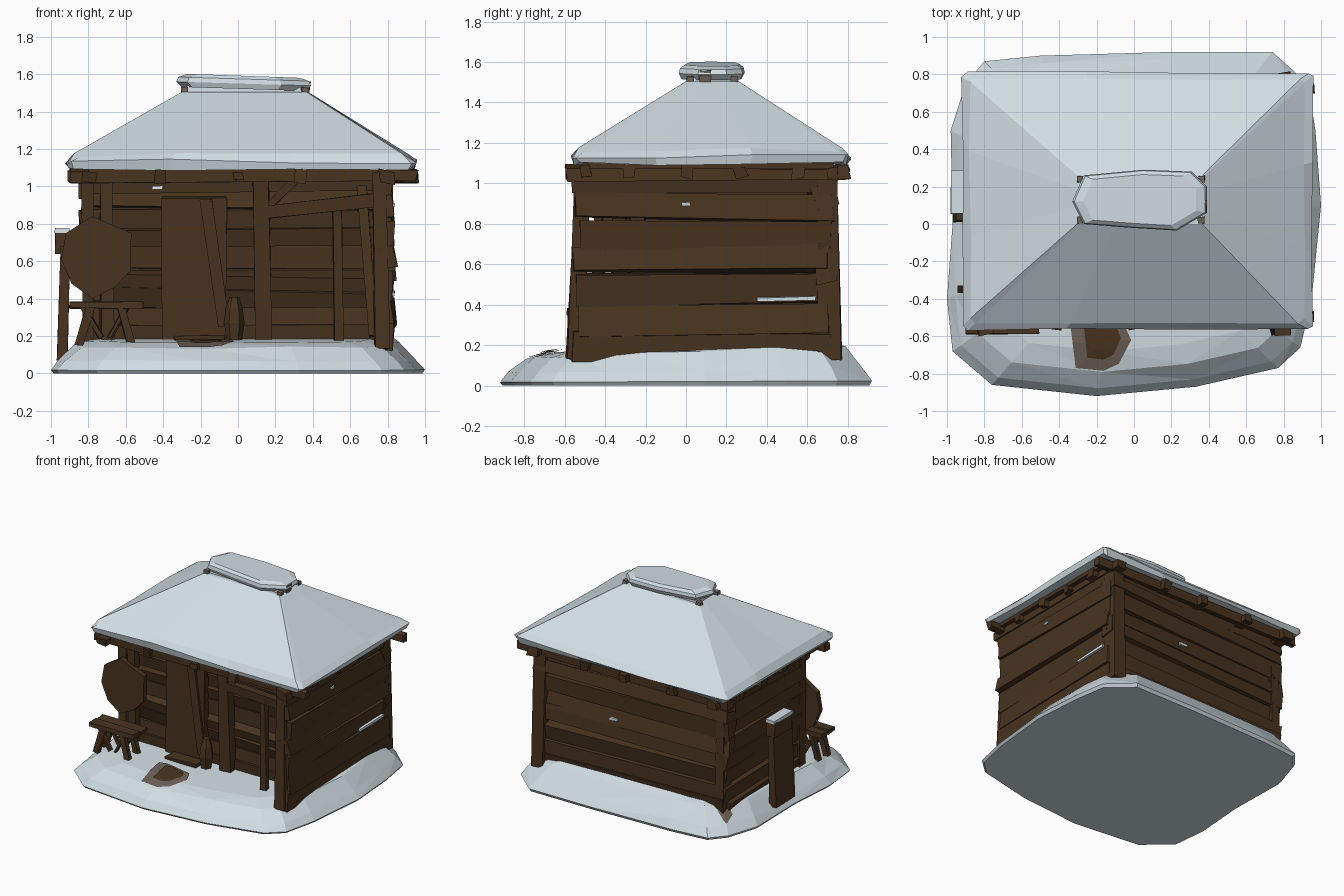
import bpy, bmesh, random
from mathutils import Vector, Matrix
from mathutils.bvhtree import BVHTree

random.seed(4)
cube = bpy.data.objects.get("Cube")
if cube:
    bpy.data.objects.remove(cube, do_unlink=True)


def material(name, rgb):
    m = bpy.data.materials.new(name)
    m.use_nodes = True
    m.diffuse_color = (*rgb, 1)
    m.node_tree.nodes["Principled BSDF"].inputs["Base Color"].default_value = (*rgb, 1)
    return m


SNOW = material("snow", (0.64, 0.73, 0.77))
WOOD = material("dark_wood", (0.066, 0.034, 0.014))
MUD = material("grey_mud", (0.158, 0.12, 0.1))


def finish(name, bm, mat):
    mesh = bpy.data.meshes.new(name)
    bm.to_mesh(mesh)
    bm.free()
    mesh.materials.append(mat)
    ob = bpy.data.objects.new(name, mesh)
    bpy.context.collection.objects.link(ob)


def rand(j):
    return random.uniform(-j, j)


def add_beam(bm, p, q, w, h, jit=0.0, taper=1.0, roll=0.0):
    """Rough hewn box from p to q; w across, h along the upward side."""
    p, q = Vector(p), Vector(q)
    d = (q - p).normalized()
    up = Vector((0, 1, 0)) if abs(d.z) > 0.8 else Vector((0, 0, 1))
    side = Matrix.Rotation(roll, 3, d) @ d.cross(up).normalized()
    top = side.cross(d)
    ends = []
    for c, s in ((p, 1.0), (q, taper)):
        ends.append([bm.verts.new(c + side * (a * w * s / 2 + rand(jit))
                                  + top * (b * h * s / 2 + rand(jit)) + d * rand(jit))
                     for a, b in ((-1, -1), (1, -1), (1, 1), (-1, 1))])
    a, b = ends
    bm.faces.new(a)
    bm.faces.new(b)
    for i in range(4):
        k = (i + 1) % 4
        bm.faces.new((a[i], a[k], b[k], b[i]))


def beams(name, rows, jit=0.0, mat=WOOD):
    bm = bmesh.new()
    for r in rows:
        add_beam(bm, *r[:4], jit, *r[4:])
    bmesh.ops.recalc_face_normals(bm, faces=bm.faces)
    finish(name, bm, mat)


def loft(rings):
    bm = bmesh.new()
    loops = [[bm.verts.new(v) for v in r] for r in rings]
    for a, b in zip(loops, loops[1:]):
        for i in range(len(a)):
            k = (i + 1) % len(a)
            bm.faces.new((a[i], a[k], b[k], b[i]))
    bm.faces.new(loops[0])
    bm.faces.new(loops[-1])
    bmesh.ops.recalc_face_normals(bm, faces=bm.faces)
    return bm


# Snow mound, lower towards the front
outline = [(-1, -.4), (-.97, -.68), (-.76, -.86), (-.2, -.92), (.33, -.87), (.77, -.77),
           (.89, -.66), (.95, -.4), (1, .1), (.97, .5), (.93, .75), (.74, .92), (.2, .92),
           (-.5, .9), (-.8, .87), (-.9, .75), (-.98, .5), (-.97, 0)]
mound_rings = []
for s, z, j in ((.985, 0, 0), (1, .02, 0), (.955, .075, .012), (.86, .17, .012), (.74, .2, 0)):
    mound_rings.append([(x * s, y * s, z * (1 + .2 * y) + rand(j)) for x, y in outline])
mound = loft(mound_rings)
bmesh.ops.triangulate(mound, faces=mound.faces)
ground = BVHTree.FromBMesh(mound)
finish("snow_mound", mound, SNOW)


# Trodden patches lying on the mound
def patch(name, cx, cy, rx, ry, lift, mat):
    shape = [(1, .1), (.75, .7), (.1, .85), (-.6, 1), (-1, .9), (-.9, 0), (-.8, -.9), (.1, -1),
             (.6, -.75)]
    bm = bmesh.new()

    def drop(x, y):
        hit = ground.ray_cast(Vector((x, y, 2)), Vector((0, 0, -1)))[0]
        return bm.verts.new((x, y, hit.z + lift))
    mid = drop(cx, cy)
    loops = [[drop(cx + a * rx * s, cy + b * ry * s) for a, b in shape]
             for s in (.25, .5, .75, 1)]
    for i in range(len(shape)):
        k = (i + 1) % len(shape)
        bm.faces.new((mid, loops[0][i], loops[0][k]))
        for a, b in zip(loops, loops[1:]):
            bm.faces.new((a[i], b[i], b[k], a[k]))
    finish(name, bm, mat)


patch("mud_patch", -.18, -.635, .165, .15, .007, MUD)
patch("bare_earth", -.17, -.62, .1, .105, .013, WOOD)
patch("corner_mud", -.81, .67, .05, .05, .008, MUD)

# Solid core behind the logs
beams("wall_core", [((-.745, .2, .6), (.75, .2, .6), .8, .96)])


# Log walls: each row is a rough log with its own length, height, tilt and roll
def log_wall(name, p, q, rows, over, thick, twist):
    p, q = Vector(p), Vector(q)
    d = (q - p).normalized()
    step = .96 / rows
    logs = []
    for i in range(rows):
        z = .13 + step * (i + .5)
        a = p - d * (over + rand(.03))
        b = q + d * (over + rand(.03))
        a.z, b.z = z + rand(.02), z + rand(.02)
        logs.append((a, b, thick + rand(.02), step * (1.02 + rand(.1)), 1, rand(twist)))
    beams(name, logs, .013)


log_wall("back_wall", (-.78, .63, 0), (.77, .69, 0), 8, .04, .09, .25)
log_wall("front_wall", (-.76, -.24, 0), (.76, -.24, 0), 9, .04, .09, .3)
log_wall("left_wall", (.79, -.5, 0), (.79, .68, 0), 7, .04, .07, .15)
log_wall("right_wall", (-.78, -.24, 0), (-.78, .62, 0), 8, .04, .08, .25)

# Slivers of snow caught between the logs
beams("snow_chinks", [((.826, .35, .425), (.826, .64, .43), .02, .018),
                      ((.828, -.02, .9), (.828, .02, .9), .02, .015),
                      ((-.46, -.29, .995), (-.4, -.29, .995), .02, .015),
                      ((.1, .71, .66), (.17, .71, .66), .03, .018)], .004, SNOW)

# Corner posts and porch posts: (x, y, bottom z, lean x, lean y, width)
posts = [(.78, .71, .13, -.01, -.02, .11), (-.77, .65, .13, 0, -.02, .08),
         (.77, -.55, .13, -.02, .04, .08), (-.8, -.28, .12, 0, 0, .07),
         (.14, -.32, .15, -.02, -.02, .085), (-.7, -.31, .15, 0, 0, .07)]
beams("posts", [((x, y, z), (x + lx, y + ly, 1.08), w, w, .9)
                for x, y, z, lx, ly, w in posts], .008)
beams("porch_frame", [((.54, -.43, .15), (.53, -.43, .9), .05, .05),
                      ((.15, -.34, .86), (.74, -.5, .93), .05, .07),
                      ((.72, -.5, .2), (.66, -.36, 1.0), .05, .05),
                      ((.17, -.32, .9), (.33, -.32, 1.06), .04, .04)], .006)

# Door with a loose board leaning beside it
beams("door", [((-.235, -.305, .16), (-.235, -.305, .94), .34, .05)], .006)
beams("door_boards", [((-.07, -.34, .25), (-.17, -.33, .93), .06, .04),
                      ((-.09, -.32, .45), (-.08, -.31, .93), .05, .03),
                      ((-.34, -.38, .19), (-.07, -.38, .19), .1, .03)], .006)

# Sack beside the door
sack = [[(-.02 + a * r, -.37 + b * r, z) for a, b in
         ((1, 0), (.5, .87), (-.5, .87), (-1, 0), (-.5, -.87), (.5, -.87))]
        for r, z in ((.04, .17), (.055, .27), (.045, .35), (.025, .41))]
finish("sack", loft(sack), WOOD)

# Round board hung on the front wall
board = [(-.78, .84), (-.57, .75), (-.575, .55), (-.66, .46), (-.78, .4), (-.89, .48),
         (-.945, .61), (-.92, .75)]
finish("hanging_board", loft([[(x, y, z) for x, z in board] for y in (-.37, -.33)]), WOOD)

# Bench with splayed legs
bench = [((-.9, y, .365), (-.51, y, .365), .085, .03) for y in (-.545, -.46)]
for x, s in ((-.8, -1), (-.62, 1)):
    for y in (-.56, -.45):
        bench.append(((x + s * .05, y, .15), (x - s * .01, y, .36), .04, .04))
        bench.append(((x - s * .07, y, .19), (x + s * .03, y, .36), .025, .025))
beams("bench", bench, .006)

# Signpost standing by the side wall, with snow on top
beams("side_board", [((-.94, .13, .07), (-.925, .14, .68), .05, .24)], .005)
beams("side_board_head", [((-.94, .17, .64), (-.94, .17, .755), .075, .22)], .004)
beams("side_board_snow", [((-.94, .17, .75), (-.94, .17, .775), .08, .23)], .003, SNOW)

# Roof timbers: ceiling, eave beams and protruding rafter ends
beams("ceiling", [((-.8, .1, 1.085), (.87, .1, 1.085), 1.26, .03)])
eaves = [((-.9, y, 1.055), (.96, y, 1.055), .06, .06) for y in (-.5, .73)]
eaves += [((x, -.59, 1.05), (x, .81, 1.05), .08, .07) for x in (-.79, .79)]
eaves += [((x, -.56, 1.055), (x, .8, 1.055), .06, .06) for x in (-.42, 0, .34)]
eaves += [((-.88, y, 1.055), (.88, y, 1.055), .06, .06) for y in (-.28, 0, .27, .55)]
beams("roof_beams", eaves, .012)


# Hipped snow roof with a sagging, uneven lip and clipped corners
def rect_ring(x0, x1, y0, y1, z, jit=0.0):
    pts, c = [], [(x0, y0), (x1, y0), (x1, y1), (x0, y1)]
    for i in range(4):
        (ax, ay), (bx, by) = c[i], c[(i + 1) % 4]
        for t in (.015, .3, .65, .985):
            pts.append((ax + (bx - ax) * t + rand(jit) * .5, ay + (by - ay) * t + rand(jit) * .5,
                        z + rand(jit)))
    return pts


roof = loft([rect_ring(-.82, .84, -.48, .72, 1.1),
             rect_ring(-.905, .94, -.55, .795, 1.095, .012),
             rect_ring(-.92, .955, -.565, .81, 1.13, .016),
             rect_ring(-.875, .91, -.53, .775, 1.165, .014),
             rect_ring(-.3, .375, 0, .26, 1.505)])
finish("snow_roof", roof, SNOW)

# Ridge: snow core, muddy stubs showing at its ends, and a snow cap
beams("ridge_core", [((-.27, .13, 1.515), (.34, .13, 1.505), .2, .05)], .004, SNOW)
stubs = [((x, y, 1.49), (x, y, 1.53), .035, .035) for x in (-.285, .36) for y in (.02, .24)]
beams("ridge_stubs", stubs + [((.372, .095, 1.5), (.38, .095, 1.56), .02, .06)], .004, MUD)
cap_shape = [(-.33, .12), (-.27, .26), (.05, .29), (.31, .28), (.39, .2), (.39, .06), (.23, -.035),
             (-.02, -.02), (-.27, 0)]
cap = [[(.03 + (x - .03) * s, .13 + (y - .13) * s, z - x * .03) for x, y in cap_shape]
       for s, z in ((.92, 1.522), (1, 1.55), (.97, 1.575), (.84, 1.592))]
finish("ridge_snow", loft(cap), SNOW)
